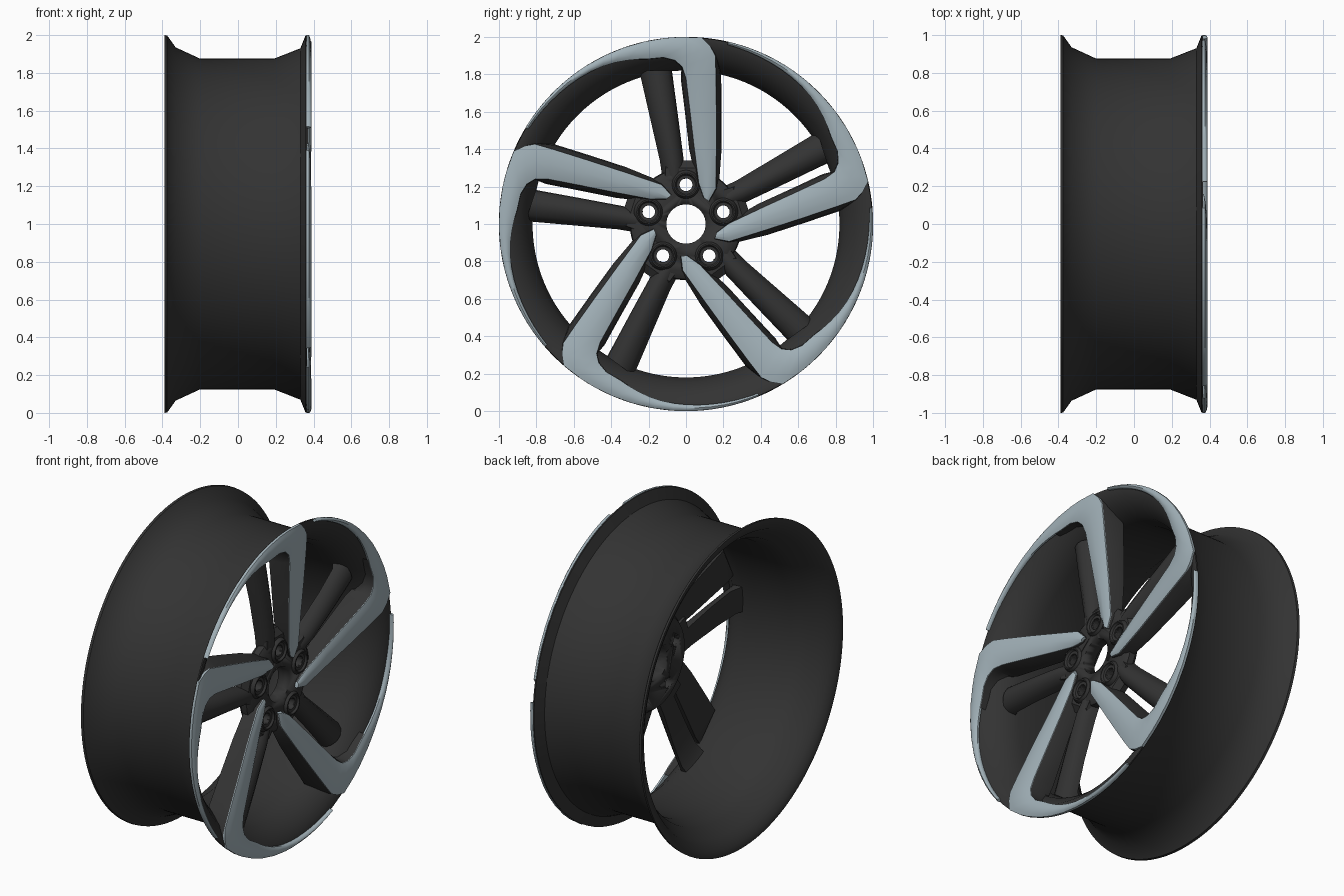
import bpy, bmesh, math
from mathutils import Vector

if "Cube" in bpy.data.objects:
    bpy.data.objects.remove(bpy.data.objects["Cube"])


def material(name, rgb):
    m = bpy.data.materials.new(name)
    m.diffuse_color = (*rgb, 1)
    m.use_nodes = True
    m.node_tree.nodes["Principled BSDF"].inputs["Base Color"].default_value = m.diffuse_color
    return m


DARK = material("satin black", (0.033, 0.033, 0.033))
SILVER = material("machined silver", (0.36, 0.44, 0.48))


def finish(name, bm, mat, angle=35):
    bmesh.ops.recalc_face_normals(bm, faces=bm.faces)
    me = bpy.data.meshes.new(name)
    bm.to_mesh(me)
    bm.free()
    ob = bpy.data.objects.new(name, me)
    bpy.context.collection.objects.link(ob)
    me.materials.append(mat)
    bpy.ops.object.select_all(action='DESELECT')
    bpy.context.view_layer.objects.active = ob
    ob.select_set(True)
    bpy.ops.object.shade_smooth_by_angle(angle=math.radians(angle))
    return ob


def place(x, u, v, turn=0.0):
    """Wheel-plane point (u, v) at depth x, turned about the axle."""
    c, s = math.cos(turn), math.sin(turn)
    return (x, u * c - v * s, 1 + u * s + v * c)


def revolve(bm, profile, steps, cu=0, cv=0):
    """Spin a closed (x, radius) profile about an axis parallel to the axle."""
    rings = []
    for i in range(steps):
        a = 2 * math.pi * i / steps
        rings.append([bm.verts.new(place(x, cu + r * math.cos(a), cv + r * math.sin(a)))
                      for x, r in profile])
    n = len(profile)
    for i in range(steps):
        p, q = rings[i], rings[(i + 1) % steps]
        for j in range(n):
            bm.faces.new((p[j], p[(j + 1) % n], q[(j + 1) % n], q[j]))


def loft_five(name, sections, mat, angle=35):
    """Loft closed sections of (x, u, v) points, repeated five times."""
    bm = bmesh.new()
    for k in range(5):
        rows = [[bm.verts.new(place(*p, turn=k * math.tau / 5)) for p in s] for s in sections]
        n = len(rows[0])
        for a, b in zip(rows, rows[1:]):
            for j in range(n):
                bm.faces.new((a[j], a[(j + 1) % n], b[(j + 1) % n], b[j]))
        bm.faces.new(rows[0])
        bm.faces.new(rows[-1])
    return finish(name, bm, mat, angle)


def polar(r, deg):
    return (r * math.cos(math.radians(deg)), r * math.sin(math.radians(deg)))


def back(r):
    """Depth of the spoke backs: flat, then rising to stay inside the flange."""
    if r < .85:
        return .235
    if r < .93:
        return .24 + (r - .85) / .08 * .105
    return .345 + (r - .93) / .07 * .012


# Barrel with both flanges
bm = bmesh.new()
revolve(bm, [(-.39, 1), (-.375, .998), (-.33, .935), (-.2, .875), (.19, .875), (.33, .93),
             (.357, .997), (.366, .997), (.366, .978), (.352, .945), (.33, .905), (.26, .845),
             (.17, .82), (-.15, .825), (-.25, .85), (-.32, .905), (-.36, .93), (-.38, .965),
             (-.39, .985)], 160)
finish("rim_barrel", bm, DARK)

# Silver blade path: inner edge, outer edge, front depth
stations = [((.095, .14), (.122, .122), .308), ((.068, .22), (.16, .19), .316),
            ((.045, .40), (.162, .40), .332), ((.022, .60), (.162, .60), .352),
            ((.0, .78), (.16, .80), .370), ((-.02, .84), (.157, .90), .378),
            ((-.06, .875), (.13, .95), .382), ((-.12, .89), (.085, .996), .384),
            (polar(.905, 103), polar(1, 92), .385)]
for deg, r in ((106, .916), (110, .930), (114, .943), (118, .953), (122, .960), (126, .965),
               (130, .969), (134, .972), (138, .975), (142, .978), (146, .981), (149, .983)):
    stations.append((polar(r, deg), polar(1, deg - max(0, 122 - deg) * .6), .385))

blade, body = [], []
for i, (a, b, x) in enumerate(stations):
    a, b = Vector(a), Vector(b)
    low = x - .022
    blade.append([(low, *a), (x - .010, *a), (x - .001, *a.lerp(b, .2)), (x + .003, *a.lerp(b, .5)),
                  (x - .001, *a.lerp(b, .8)), (x - .008, *b), (low, *b)])

    # Dark wall under the blade, flared toward the back
    if i < 10:
        side = (b - a).normalized() * (.015 if i < 2 else .028 if i < 5 else .004)
        bb = b * min(1, .955 / b.length)
        lo_a, lo_b = a - side, bb + side
        lo_b = lo_b * min(1, .957 / lo_b.length)
        top = x - .014
        ka, kb = back(lo_a.length), back(lo_b.length)
        body.append([(ka, *lo_a), (max(ka + .003, top - .05), *a.lerp(lo_a, .8)),
                     (top, *a), (top, *bb),
                     (max(kb + .003, top - .05), *bb.lerp(lo_b, .8)), (kb, *lo_b)])
loft_five("silver_blade", blade, SILVER, 40)
loft_five("blade_support", body, DARK, 50)

# Dark secondary arm beside each blade, its root deepening into the barrel
arms = []
for l, r, v, x, k in ((-.125, -.005, .24, .285, .215), (-.14, -.012, .34, .295, .215),
                      (-.195, -.043, .58, .288, .215), (-.234, -.066, .75, .280, .205),
                      (-.25, -.075, .82, .275, .17)):
    w = r - l
    arms.append([(k, l, v), (x - .045, l + .01, v), (x - .018, l + w * .2, v),
                 (x, l + w * .45, v), (x, l + w * .65, v), (x - .018, l + w * .85, v),
                 (x - .045, r - .004, v), (k, r, v)])
loft_five("dark_arm", arms, DARK, 50)

# Web closing the inner end of each slot
loft_five("slot_web", [[(.215, -.12, v), (x, -.11, v), (x, .06, v), (.215, .07, v)]
                       for v, x in ((.25, .28), (.30, .28), (.34, .25))], DARK)

# Hub disc, drilled for the centre bore and five bolts
bm = bmesh.new()
n = 80
rings = [[bm.verts.new(place(x, *polar(r, 360 * i / n))) for i in range(n)]
         for x, r in ((.205, .28), (.23, .30), (.265, .295), (.285, .265))]
for a, b in zip(rings, rings[1:]):
    for i in range(n):
        bm.faces.new((a[i], a[(i + 1) % n], b[(i + 1) % n], b[i]))
bm.faces.new(rings[0])
bm.faces.new(rings[-1])
hub = finish("hub", bm, DARK)

bolts = [polar(.21, 90 + 72 * k) for k in range(5)]
bm = bmesh.new()
for (cu, cv), r in [((0, 0), .105)] + [(b, .034) for b in bolts]:
    ends = []
    for x in (0, .45):
        pts = [polar(r, 9 * i) for i in range(40)]
        ends.append([bm.verts.new(place(x, cu + u, cv + v)) for u, v in pts])
    for i in range(40):
        j = (i + 1) % 40
        bm.faces.new((ends[0][i], ends[0][j], ends[1][j], ends[1][i]))
    bm.faces.new(ends[0])
    bm.faces.new(ends[1])
cutter = finish("hole_cutter", bm, DARK)
cutter.hide_render = True
mod = hub.modifiers.new("holes", 'BOOLEAN')
mod.operation = 'DIFFERENCE'
mod.solver = 'EXACT'
mod.object = cutter
bpy.context.view_layer.objects.active = hub
while hub.modifiers[0] != mod:
    bpy.ops.object.modifier_move_up(modifier=mod.name)
bpy.ops.object.modifier_apply(modifier=mod.name)
bpy.data.objects.remove(cutter)

# Raised seats round the bolt holes
bm = bmesh.new()
for cu, cv in bolts:
    revolve(bm, [(.22, .034), (.286, .034), (.288, .05), (.300, .057), (.300, .064),
                 (.28, .078), (.22, .078)], 32, cu, cv)
finish("bolt_seats", bm, DARK, 50)
